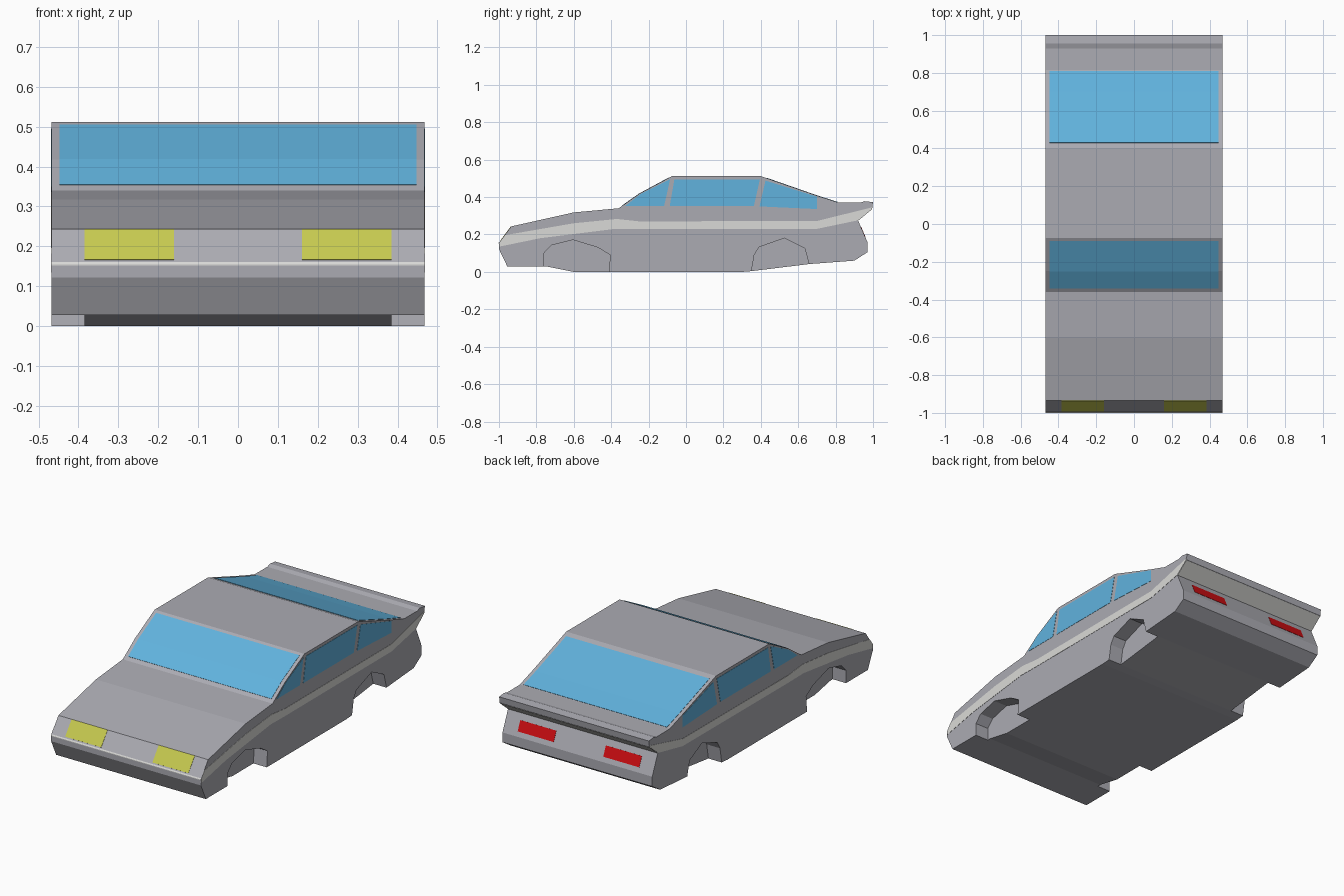
import bpy
import bmesh
from mathutils import Vector

cube = bpy.data.objects.get("Cube")
if cube:
    bpy.data.objects.remove(cube, do_unlink=True)


def material(name, rgb):
    mat = bpy.data.materials.new(name)
    mat.use_nodes = True
    color = (*rgb, 1.0)
    mat.diffuse_color = color
    mat.node_tree.nodes["Principled BSDF"].inputs["Base Color"].default_value = color
    return mat


GREY = material("body grey", (0.41, 0.41, 0.45))
TRIM = material("pale trim", (0.70, 0.70, 0.68))
GLASS = material("blue glass", (0.12, 0.45, 0.73))
YELLOW = material("headlight yellow", (0.57, 0.59, 0.08))
RED = material("tail light red", (0.62, 0.004, 0.006))

HALF = 0.468      # half width of the body
SKIN = 0.0015     # how far plates stand proud


def prism(name, outline, x0, x1, mat):
    """Extrude a closed (y, z) outline from x0 to x1."""
    bm = bmesh.new()
    face = bm.faces.new([bm.verts.new((x0, y, z)) for y, z in outline])
    out = bmesh.ops.extrude_face_region(bm, geom=[face])
    verts = [v for v in out["geom"] if isinstance(v, bmesh.types.BMVert)]
    bmesh.ops.translate(bm, verts=verts, vec=(x1 - x0, 0, 0))
    bmesh.ops.recalc_face_normals(bm, faces=bm.faces)
    mesh = bpy.data.meshes.new(name)
    bm.to_mesh(mesh)
    bm.free()
    mesh.materials.append(mat)
    obj = bpy.data.objects.new(name, mesh)
    bpy.context.collection.objects.link(obj)
    return obj


def ribbon(name, path, x0, x1, mat):
    """Thin plate that follows a (y, z) path along the body."""
    pts = [Vector(p) for p in path]
    outer, inner = [], []
    for i, p in enumerate(pts):
        d = (pts[min(i + 1, len(pts) - 1)] - pts[max(i - 1, 0)]).normalized()
        n = Vector((-d.y, d.x)) * SKIN
        outer.append(p + n)
        inner.append(p - n)
    return prism(name, outer + inner[::-1], x0, x1, mat)


def both_sides(name, outline, x0, x1, mat, build=prism):
    return [build(f"{side}_{name}", outline, s * x0, s * x1, mat)
            for side, s in (("left", 1), ("right", -1))]


# Body shell
windshield_line = [(-0.36, 0.34), (-0.25, 0.418), (-0.075, 0.512)]
rear_line = [(0.40, 0.512), (0.70, 0.408), (0.815, 0.371)]
nose = [(-0.955, 0.028), (-1.0, 0.122), (-1.0, 0.155), (-0.935, 0.243), (-0.60, 0.318)]
tail = [(0.93, 0.37), (0.955, 0.378), (1.0, 0.373), (0.995, 0.337),
        (0.92, 0.275), (0.97, 0.16), (0.97, 0.105), (0.90, 0.06)]
floor = [(0.66, 0.042), (0.35, 0.004), (0.30, 0), (-0.60, 0), (-0.74, 0.028)]
body = prism("body", nose + windshield_line + rear_line + tail + floor, -HALF, HALF, GREY)

# Wheel wells cut into the sides
front_well = [(-0.76, -0.1), (-0.76, 0.10), (-0.72, 0.142), (-0.605, 0.171),
              (-0.47, 0.13), (-0.405, 0.09), (-0.42, -0.1)]
rear_well = [(0.35, -0.1), (0.35, 0.006), (0.365, 0.09), (0.39, 0.132),
             (0.525, 0.18), (0.635, 0.125), (0.657, 0.045), (0.657, -0.1)]
bpy.context.view_layer.objects.active = body
for label, outline in (("front", front_well), ("rear", rear_well)):
    for cutter in both_sides(f"{label}_well_cutter", outline, 0.385, 0.6, GREY):
        cutter.hide_render = True
        cut = body.modifiers.new("wheel well", "BOOLEAN")
        cut.operation = "DIFFERENCE"
        cut.solver = "EXACT"
        cut.object = cutter
        bpy.ops.object.modifier_apply(modifier=cut.name)
        bpy.data.objects.remove(cutter, do_unlink=True)

# Front and rear glass
ribbon("windshield", [(-0.341, 0.354), (-0.25, 0.418), (-0.09, 0.504)], -0.448, 0.448, GLASS)
ribbon("rear_window", [(0.43, 0.502), (0.70, 0.408), (0.81, 0.373)], -0.448, 0.448, GLASS)

# Side glass and trim stripe
side_plates = {
    "front_quarter_window": (GLASS, [(-0.325, 0.352), (-0.245, 0.415), (-0.085, 0.495), (-0.117, 0.352)]),
    "door_window": (GLASS, [(-0.087, 0.352), (-0.062, 0.495), (0.395, 0.495), (0.363, 0.352)]),
    "rear_quarter_window": (GLASS, [(0.393, 0.35), (0.425, 0.488), (0.70, 0.402), (0.70, 0.336)]),
    "side_stripe": (TRIM, [(-0.998, 0.135), (-0.998, 0.157), (-0.97, 0.196), (-0.60, 0.26),
                           (-0.37, 0.283), (-0.25, 0.27), (0.70, 0.272), (0.995, 0.345),
                           (0.993, 0.336), (0.921, 0.276), (0.70, 0.23), (-0.25, 0.228),
                           (-0.38, 0.23), (-0.78, 0.18)]),
}
for name, (mat, outline) in side_plates.items():
    both_sides(name, outline, HALF - SKIN, HALF + SKIN, mat)

# Trim across the nose and under the tail lip
ribbon("nose_stripe", [(-1.0, 0.152), (-1.0, 0.155), (-0.9965, 0.16)], -HALF, HALF, TRIM)
ribbon("tail_stripe", [(0.994, 0.336), (0.921, 0.276)], -HALF, HALF, TRIM)

# Lights
both_sides("headlight", [(-0.992, 0.166), (-0.935, 0.243)], 0.16, 0.385, YELLOW, ribbon)
both_sides("tail_light", [(0.9352, 0.24), (0.959, 0.185)], 0.155, 0.38, RED, ribbon)
